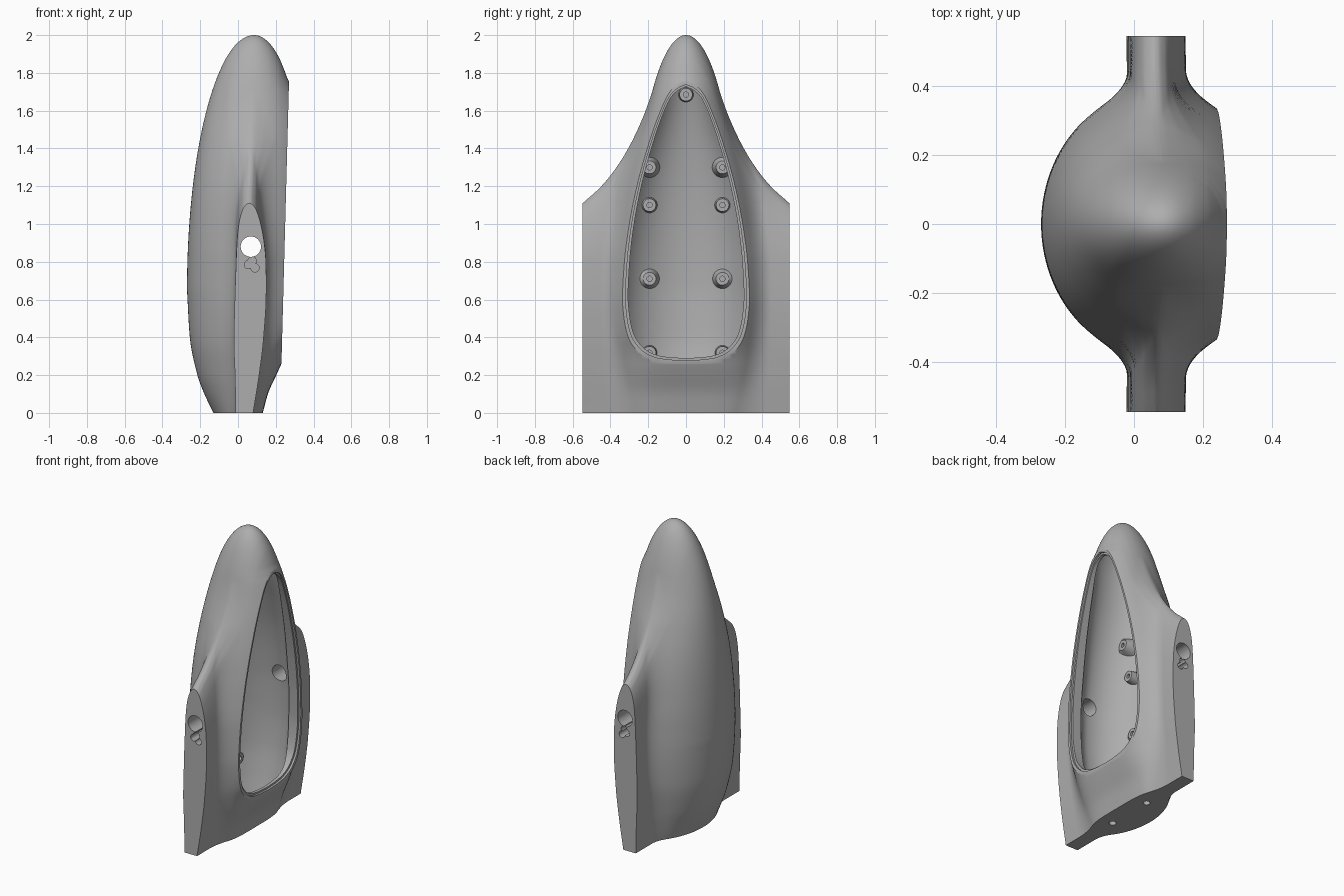
import bpy, bmesh, math
from mathutils import Matrix, Vector

if "Cube" in bpy.data.objects:
    bpy.data.objects.remove(bpy.data.objects["Cube"])

grey = bpy.data.materials.new("plain grey")
grey.use_nodes = True
grey.diffuse_color = (0.42, 0.42, 0.42, 1)
grey.node_tree.nodes["Principled BSDF"].inputs["Base Color"].default_value = (0.42, 0.42, 0.42, 1)


def curve(*pts):
    """Monotone smooth interpolation through (t, value) points."""
    xs, ys = zip(*pts)
    d = [(ys[i + 1] - ys[i]) / (xs[i + 1] - xs[i]) for i in range(len(xs) - 1)]
    m = [d[0]] + [2 * a * b / (a + b) if a * b > 0 else 0 for a, b in zip(d, d[1:])] + [d[-1]]

    def f(t):
        t = min(max(t, xs[0]), xs[-1])
        i = max(j for j in range(len(d)) if xs[j] <= t)
        h = xs[i + 1] - xs[i]
        s = (t - xs[i]) / h
        return (ys[i] * (1 + 2 * s) * (1 - s) ** 2 + m[i] * h * s * (1 - s) ** 2
                + ys[i + 1] * s * s * (3 - 2 * s) + m[i + 1] * h * s * s * (s - 1))
    return f


def nose(z):
    return math.sqrt(max(0, 1 - ((z - .65) / 1.35) ** 2))


# Shape laws along the height
mid = curve((0, .034), (.2, .048), (.4, .057), (.6, .066), (.8, .069), (1.11, .06), (1.4, .07), (1.75, .085), (2, .085))
low_back = curve((0, -.13), (.1, -.178), (.2, -.215), (.4, -.255), (.65, -.27))
low_front = curve((0, .118), (.1, .15), (.2, .202), (.26, .23))
low_width = curve((0, .29), (.2, .34), (.4, .375), (.6, .388), (.8, .383), (1, .36), (1.2, .325), (1.4, .272), (1.6, .207), (1.7, .179))
edge = curve((1.11, .547), (1.2, .448), (1.3, .368), (1.4, .306), (1.5, .256), (1.6, .214), (1.7, .179))
rim = curve((.26, 0), (.265, .1), (.28, .18), (.32, .25), (.4, .305), (.5, .327), (.6, .335), (.8, .325), (1, .3),
            (1.2, .26), (1.4, .205), (1.6, .135), (1.7, .085), (1.74, .04), (1.755, 0))
wing_half = curve((0, 0), (.002, .009), (.01, .02), (.03, .035), (.1, .058), (.19, .072), (.28, .079), (.46, .083), (.64, .079),
                  (.82, .064), (1, .046))
boxy = curve((0, 4), (.25, 4), (.55, 2), (2, 2))
SLOPE = .0268


def plane_x(z):
    return .23 + SLOPE * (z - .26)


def back(z):
    return .085 - .355 * nose(z) if z > .65 else low_back(z)


def front(z):
    if z <= .26:
        return low_front(z)
    return plane_x(z) if z < 1.755 else .085 + .316 * nose(z)


def reach(z):
    return .285 * nose(z) if z > 1.7 else edge(z)


def width(z):
    return min(low_width(z), reach(z)) if z <= 1.7 else reach(z)


# Height of the leading edge at each distance from the centre line
samples = [(reach(z), z) for z in (2 - .89 * (i / 200) ** 2 for i in range(201))]


def lead(y):
    y = abs(y)
    for (a, za), (b, zb) in zip(samples, samples[1:]):
        if y <= b:
            return za + (zb - za) * (y - a) / max(b - a, 1e-9)
    return samples[-1][1]


def outer_x(y, z, side):
    """Body surface blended into the wing root; side -1 is back, 1 is front."""
    c, w, n = mid(z), width(z), 2
    if side < 0:
        depth = c - back(z)
    else:
        p, n = rim(z), boxy(z)
        w = max(w, p / .9, 1e-6)
        depth = (front(z) - c) / math.sqrt(1 - (p / w) ** n)
    # Rounded body that runs out along a tangent line towards the wing
    r = abs(y) / max(w, 1e-6)
    r0 = min(1, max(.9, w / max(reach(z), 1e-6)))
    if r <= r0:
        body = depth * math.sqrt(max(0, 1 - r ** n))
    elif r0 < .9999:
        v0 = math.sqrt(1 - r0 ** n)
        body = depth * (v0 - n / 2 * r0 ** (n - 1) / v0 * (r - r0))
    else:
        body = 0
    top = lead(y)
    h = wing_half(max(0, (top - z) / top))
    k = min(.12, 2.5 * h)
    blend = max(0, k - abs(body - h)) ** 2 / (4 * k) if k > 1e-5 else 0
    return c + side * (max(body, h) + blend)


def make(name, bm):
    bmesh.ops.recalc_face_normals(bm, faces=bm.faces)
    me = bpy.data.meshes.new(name)
    bm.to_mesh(me)
    bm.free()
    ob = bpy.data.objects.new(name, me)
    bpy.context.collection.objects.link(ob)
    me.materials.append(grey)
    return ob


def loft(rings):
    bm = bmesh.new()
    rows = [[bm.verts.new(p) for p in r] for r in rings]
    n = len(rows[0])
    for a, b in zip(rows, rows[1:]):
        for i in range(n):
            bm.faces.new((a[i], a[(i + 1) % n], b[(i + 1) % n], b[i]))
    bm.faces.new(rows[0])
    bm.faces.new(rows[-1])
    bmesh.ops.remove_doubles(bm, verts=bm.verts, dist=1e-5)
    return bm


# Hull with wing roots, sliced flat where the hatch sits
N = 110
spread = [math.sin(math.pi / 2 * (2 * i / N - 1)) for i in range(N + 1)]
heights = [1.11 * (1 - (1 - i / 56) ** 1.5) for i in range(57)] + [1.11 + .8899 * math.sin(math.pi / 2 * i / 64) for i in range(1, 65)]
rings = []
for z in heights:
    ys = [reach(z) * s for s in spread]
    rings.append([(outer_x(y, z, -1), y, z) for y in ys] + [(outer_x(y, z, 1), y, z) for y in reversed(ys)])
bm = loft(rings)
bmesh.ops.bisect_plane(bm, geom=bm.verts[:] + bm.edges[:] + bm.faces[:], dist=1e-6,
                       plane_co=(plane_x(1), 0, 1), plane_no=(1, 0, -SLOPE), clear_outer=True)
bmesh.ops.holes_fill(bm, edges=[e for e in bm.edges if e.is_boundary], sides=0)
hull = make("hull", bm)


def rows_between(lo, hi, n):
    return [(lo + hi) / 2 - (hi - lo) / 2 * math.cos(math.pi * i / n) for i in range(n + 1)]


def inner_wall(y, z):
    r = min(1, abs(y) / (width(z) - .03))
    return mid(z) - (mid(z) - back(z) - .03) * math.sqrt(1 - r * r)


def inner_front(y, z):
    r = min(1, abs(y) / (width(z) - .03))
    return mid(z) + (front(z) - .035 - mid(z)) * math.sqrt(1 - r ** 4)


def rim_prism(name, lo, hi, sz, sy, depth):
    """Cutter with the hatch outline, scaled about its middle."""
    loops = []
    for z in rows_between(lo, hi, 64):
        q = max(.008, sy * rim(1.0075 + (z - 1.0075) / sz))
        x = plane_x(z) - depth
        loops.append([(x, -q, z), (x, q, z), (.4, q, z), (.4, -q, z)])
    return make(name, loft(loops))


# Hollow following the shell, the hatch opening and its shallow ledge
hollow = []
for z in rows_between(.04, 1.88, 64):
    ys = [(width(z) - .03) * s for s in spread[::2]]
    hollow.append([(inner_wall(y, z), y, z) for y in ys] + [(inner_front(y, z), y, z) for y in reversed(ys)])
cutters = [make("hollow_cutter", loft(hollow)),
           rim_prism("opening_cutter", .29, 1.724, .96, .915, .12),
           rim_prism("ledge_cutter", .278, 1.737, .976, .955, .014)]


def rod(name, r, length, place, rot, seg=32):
    b = bmesh.new()
    bmesh.ops.create_cone(b, cap_ends=True, segments=seg, radius1=r, radius2=r, depth=length,
                          matrix=Matrix.Translation(place) @ rot)
    return make(name, b)


# Spar tunnel, shallow cable pockets and mounting holes underneath
along_y = Matrix.Rotation(math.pi / 2, 4, 'X')
cutters.append(rod("spar_cutter", .054, 1.4, (.068, 0, .88), along_y))
for x, z in ((.055, .785), (.09, .768), (.075, .805)):
    for side in (-1, 1):
        cutters.append(rod("cable_cutter", .022, .16, (x, side * .54, z), along_y, 20))
for side in (-1, 1):
    cutters.append(rod("mount_cutter", .022, .2, (.035, side * .16, 0), Matrix(), 20))

bpy.context.view_layer.objects.active = hull
for c in cutters:
    c.hide_render = True
    mod = hull.modifiers.new(c.name, 'BOOLEAN')
    mod.operation, mod.solver, mod.object = 'DIFFERENCE', 'EXACT', c
    bpy.ops.object.modifier_apply(modifier=mod.name)
    bpy.data.objects.remove(c)


# Screw bosses whose feet follow the inner wall
def boss(y, z, base):
    b = bmesh.new()
    top = inner_wall(y, z) + .045
    bmesh.ops.create_cone(b, cap_ends=True, segments=28, radius1=base, radius2=.034, depth=.1,
                          matrix=Matrix.Translation((top - .05, y, z)) @ Matrix.Rotation(math.pi / 2, 4, 'Y'))
    tip = max(b.faces, key=lambda f: f.calc_center_median().x)
    for v in b.verts:
        if v.co.x < top - .05:
            v.co.x = min(inner_wall(v.co.y, v.co.z) - .005, top - .01)
    bmesh.ops.inset_individual(b, faces=[tip], thickness=.02)
    hole = bmesh.ops.extrude_discrete_faces(b, faces=[tip])["faces"][0]
    loops = [e for e in b.edges if e.is_boundary]
    bmesh.ops.translate(b, verts=hole.verts, vec=Vector((-.03, 0, 0)))
    bmesh.ops.bridge_loops(b, edges=loops)
    return make("screw_boss", b)


parts = [hull, boss(0, 1.685, .04)]
for side in (-1, 1):
    for z, base in ((1.3, .056), (1.1, .042), (.71, .054), (.318, .04)):
        parts.append(boss(side * .193, z, base))

for ob in bpy.context.selected_objects:
    ob.select_set(False)
for ob in parts:
    ob.select_set(True)
bpy.ops.object.shade_smooth_by_angle(angle=math.radians(32))
